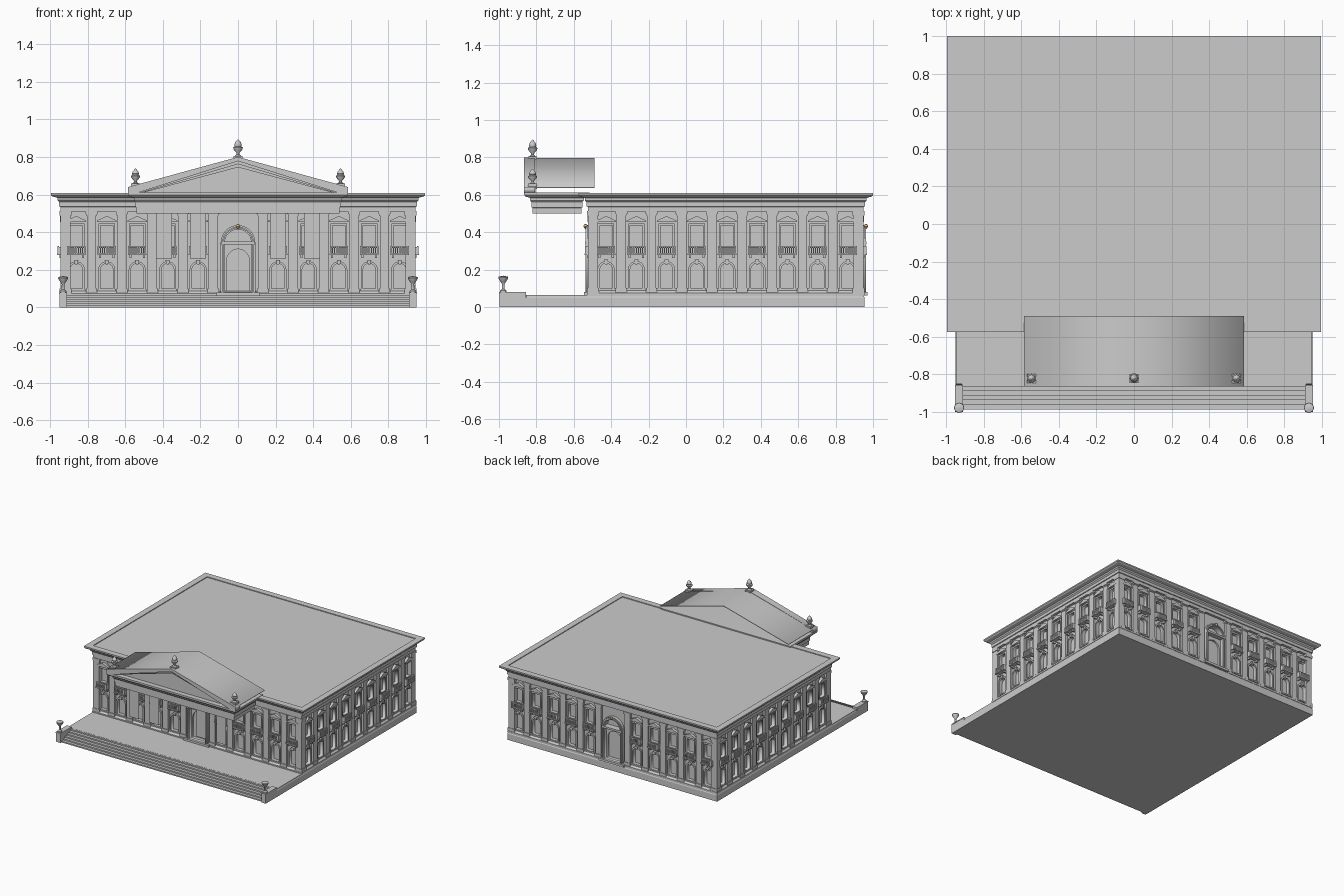
import bpy, bmesh
from math import pi, sin, cos, radians
from mathutils import Matrix, Vector

if "Cube" in bpy.data.objects:
    bpy.data.objects.remove(bpy.data.objects["Cube"])


def link(name, mesh, matrix=None):
    ob = bpy.data.objects.new(name, mesh)
    if matrix:
        ob.matrix_world = matrix
    bpy.context.collection.objects.link(ob)
    return ob


def finish(name, bm, place=True):
    bmesh.ops.recalc_face_normals(bm, faces=bm.faces)
    me = bpy.data.meshes.new(name)
    bm.to_mesh(me)
    bm.free()
    return link(name, me) if place else me


def box(bm, x0, x1, y0, y1, z0, z1):
    m = Matrix.Translation(((x0 + x1) / 2, (y0 + y1) / 2, (z0 + z1) / 2))
    m = m @ Matrix.Diagonal((x1 - x0, y1 - y0, z1 - z0, 1))
    bmesh.ops.create_cube(bm, size=1, matrix=m)


def plate(bm, outlines, y0, y1):
    """Flat x-z outlines (later ones are holes) thickened from y0 to y1."""
    cu = bpy.data.curves.new("outline", 'CURVE')
    cu.dimensions = '2D'
    cu.fill_mode = 'BOTH'
    cu.extrude = (y1 - y0) / 2
    for pts in outlines:
        s = cu.splines.new('POLY')
        s.points.add(len(pts) - 1)
        for p, (x, z) in zip(s.points, pts):
            p.co = (x, z, 0, 1)
        s.use_cyclic_u = True
    ob = link("outline", cu)
    dg = bpy.context.evaluated_depsgraph_get()
    me = bpy.data.meshes.new_from_object(ob.evaluated_get(dg))
    me.transform(Matrix.Translation((0, (y0 + y1) / 2, 0)) @ Matrix.Rotation(pi / 2, 4, 'X'))
    bm.from_mesh(me)
    bpy.data.objects.remove(ob)
    bpy.data.meshes.remove(me)
    bpy.data.curves.remove(cu)
    bmesh.ops.remove_doubles(bm, verts=bm.verts, dist=1e-6)


def rect(x0, x1, z0, z1):
    return [(x0, z0), (x1, z0), (x1, z1), (x0, z1)]


def arch(w, z0, zs, n=14):
    arc = [(w * cos(pi * i / n), zs + w * sin(pi * i / n)) for i in range(n + 1)]
    return [(-w, z0), (w, z0)] + arc


def moulding(name, x, y0, y1, profile):
    """Solid with a rectangular plan, widened by (offset, z) steps."""
    bm = bmesh.new()
    rings = [[bm.verts.new(c) for c in ((-x - o, y0 - o, z), (x + o, y0 - o, z),
                                        (x + o, y1 + o, z), (-x - o, y1 + o, z))] for o, z in profile]
    for a, b in zip(rings, rings[1:]):
        for i in range(4):
            bm.faces.new((a[i], a[(i + 1) % 4], b[(i + 1) % 4], b[i]))
    bm.faces.new(rings[0])
    bm.faces.new(rings[-1])
    return finish(name, bm)


def lathe(name, profile, loc, steps=16):
    bm = bmesh.new()
    vs = [bm.verts.new((r, 0, z)) for r, z in profile]
    es = [bm.edges.new(p) for p in zip(vs, vs[1:])]
    bmesh.ops.spin(bm, geom=vs + es, cent=(0, 0, 0), axis=(0, 0, 1), angle=2 * pi, steps=steps)
    bmesh.ops.remove_doubles(bm, verts=bm.verts, dist=1e-5)
    ob = finish(name, bm)
    ob.location = loc
    bpy.ops.object.select_all(action='DESELECT')
    ob.select_set(True)
    bpy.context.view_layer.objects.active = ob
    bpy.ops.object.shade_smooth_by_angle(angle=radians(40))
    return ob


# Terrace, front steps and cheek blocks
moulding("terrace", .945, -.85, .95, [(.005, 0), (.005, .05), (.002, .056), (.002, .064)])
bm = bmesh.new()
for i in range(6):
    box(bm, -.915, .915, -.985 + i * .024, -.84, i * .0105, (i + 1) * .0105)
finish("front_steps", bm)
bm = bmesh.new()
for s in (-1, 1):
    box(bm, s * .93 - .02, s * .93 + .02, -.998, -.855, 0, .072)
    box(bm, s * .93 - .022, s * .93 + .022, -1, -.855, .072, .079)
finish("cheek_blocks", bm)

# Building core, plinth and corner piers
bm = bmesh.new()
box(bm, -.907, .907, -.487, .912, .06, .52)
finish("building_core", bm)
moulding("plinth", .935, -.515, .94, [(.015, .06), (.015, .074), (.004, .085), (0, .088)])
bm = bmesh.new()
for s in (-1, 1):
    for y0, y1 in ((-.525, -.47), (.895, .95)):
        xs = sorted((s * .89, s * .945))
        box(bm, *xs, y0, y1, .06, .515)
        for z0, z1 in ((.064, .1), (.49, .512)):
            box(bm, xs[0] - .004, xs[1] + .004, y0 - .004, y1 + .004, z0, z1)
finish("corner_piers", bm)

# Window bay: arched ground-floor window, upper window with balcony and hood
bm = bmesh.new()
low, up = arch(.033, .1, .2), rect(-.033, .033, .325, .435)
plate(bm, [rect(-.075, .075, .064, .515), low, up], 0, .02)
plate(bm, [arch(.045, .09, .2), low], -.01, 0)
plate(bm, [rect(-.043, .043, .315, .447), up], -.01, 0)
plate(bm, [[(-.052, .453), (.052, .453), (.052, .462), (0, .486), (-.052, .462)]], -.022, 0)
plate(bm, [[(-.007, .228), (.007, .228), (.011, .253), (-.011, .253)]], -.018, 0)
box(bm, -.05, .05, -.014, 0, .088, .098)
box(bm, -.05, .05, -.038, 0, .278, .287)
box(bm, -.048, .048, -.036, -.026, .318, .326)
for i in range(9):
    x = -.044 + i * .011
    box(bm, x - .003, x + .003, -.034, -.028, .287, .318)
for s in (-1, 1):
    box(bm, s * .044 - .004, s * .044 + .004, -.036, 0, .287, .322)
    box(bm, s * .036 - .006, s * .036 + .006, -.025, 0, .262, .278)
bay = finish("window_bay", bm, False)

# Pilaster with base and capital
bm = bmesh.new()
box(bm, -.025, .025, -.018, .02, .08, .5)
box(bm, -.03, .03, -.023, .02, .064, .1)
box(bm, -.028, .028, -.021, .02, .488, .497)
box(bm, -.032, .032, -.025, .02, .497, .512)
pilaster = finish("pilaster", bm, False)

# Arched doorway with transom, recessed door and raised surround
bm = bmesh.new()
hole = arch(.07, .07, .345)
plate(bm, [rect(-.115, .115, .064, .515), hole], 0, .02)
plate(bm, [arch(.092, .065, .345), hole], -.025, 0)
plate(bm, [arch(.084, .065, .345), arch(.076, .07, .345)], -.033, -.025)
plate(bm, [rect(-.07, .07, .066, .34), arch(.06, .07, .25)], .004, .02)
box(bm, -.09, .09, -.035, .015, .335, .35)
box(bm, -.115, .115, -.04, 0, .062, .08)
doorway = finish("doorway", bm, False)

# Put bays, pilasters and doors on all four walls
gold = bpy.data.materials.new("gold")
gold.diffuse_color = (.75, .55, .25, 1)
gold.use_nodes = True
gold.node_tree.nodes["Principled BSDF"].inputs["Base Color"].default_value = gold.diffuse_color
for side, y, turn in (("front", -.505, 0), ("back", -.93, pi)):
    wall = Matrix.Rotation(turn, 4, 'Z')
    link(side + "_doorway", doorway, wall @ Matrix.Translation((0, y, 0)))
    lamp = lathe(side + "_door_ornament",
                 [(0, -.014), (.006, -.01), (.012, 0), (.009, .01), (0, .015)], wall @ Vector((0, y - .032, .43)), 10)
    lamp.data.materials.append(gold)
    for s in (-1, 1):
        for i in range(5):
            link(side + "_window_bay", bay, wall @ Matrix.Translation((s * (.212 + i * .162), y, 0)))
            link(side + "_pilaster", pilaster, wall @ Matrix.Translation((s * (.131 + i * .162), y, 0)))
for side, s in (("right", 1), ("left", -1)):
    turn = Matrix.Rotation(s * pi / 2, 4, 'Z')
    for i in range(9):
        y = .219 + .1615 * (i - 4)
        link(side + "_window_bay", bay, Matrix.Translation((s * .925, y, 0)) @ turn)
        if i < 8:
            link(side + "_pilaster", pilaster, Matrix.Translation((s * .925, y + .081, 0)) @ turn)

# Entablature with cornice and sunken roof, and the portico's own entablature
moulding("entablature_and_roof", .945, -.525, .95,
         [(0, .51), (0, .535), (.006, .537), (.006, .56), (.016, .57), (.016, .583),
          (.042, .59), (.05, .598), (.05, .609), (0, .609), (0, .603)])
moulding("portico_entablature", .54, -.82, -.56,
         [(0, .5), (0, .53), (.006, .532), (.006, .56), (.014, .57), (.014, .583),
          (.038, .59), (.045, .598), (.045, .612)])

# Pediment: tympanum, raking cornices and thin gable roof
bm = bmesh.new()
plate(bm, [[(-.56, .61), (.56, .61), (0, .77)]], -.825, -.805)
finish("tympanum", bm)
bm = bmesh.new()
for top, low, y in ((.8, .778, -.865), (.78, .762, -.85), (.764, .745, -.837)):
    d = .8 - top
    e = .585 - d * .8
    plate(bm, [[(-e, .64 - d), (-e, .612), (-e + .06, .612), (0, low), (e - .06, .612), (e, .612),
                (e, .64 - d), (0, top)]], y, -.808)
finish("raking_cornice", bm)
bm = bmesh.new()
plate(bm, [[(-.585, .635), (0, .793), (.585, .635), (.585, .639), (0, .797), (-.585, .639)]], -.81, -.49)
finish("pediment_roof", bm)

# Roof finials on small pedestals
finial = [(0, 0), (.016, 0), (.016, .006), (.007, .014), (.009, .022), (.024, .04), (.026, .05),
          (.017, .056), (.02, .064), (.015, .078), (.005, .09), (0, .095)]
bm = bmesh.new()
for x, z0, z1 in ((-.545, .63, .66), (0, .77, .805), (.545, .63, .66)):
    box(bm, x - .024, x + .024, -.845, -.797, z0, z1)
    lathe("roof_finial", finial if x == 0 else [(r * .95, z * .88) for r, z in finial], (x, -.82, z1 - .005))
finish("finial_pedestals", bm)

# Urns on the cheek blocks
for s in (-1, 1):
    lathe("step_urn", [(0, 0), (.018, 0), (.018, .008), (.008, .016), (.007, .045), (.014, .055),
                       (.022, .066), (.027, .078), (.025, .083), (.01, .086), (0, .088)], (s * .93, -.977, .079))

# Hanging banners under the portico
bm = bmesh.new()
for x in (-.394, -.213, .213, .394):
    bm.faces.new([bm.verts.new((px, -.78, pz)) for px, pz in rect(x - .043, x + .043, .26, .505)])
finish("banners", bm)
